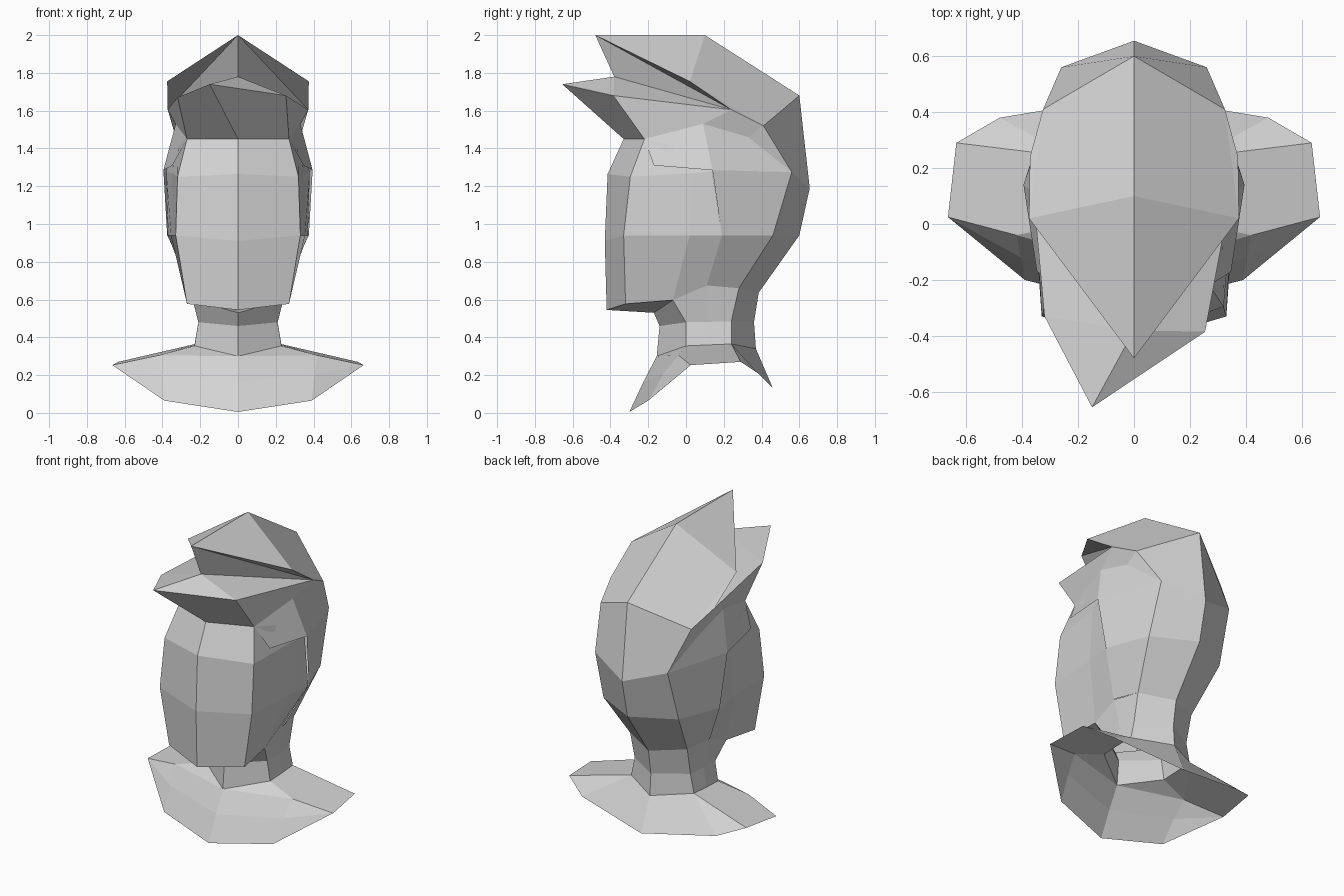
import bpy
import bmesh

if "Cube" in bpy.data.objects:
    bpy.data.objects.remove(bpy.data.objects["Cube"], do_unlink=True)

clay = bpy.data.materials.new("light_grey_clay")
GREY = (.65, .65, .65, 1)
clay.diffuse_color = GREY
clay.use_nodes = True
clay.node_tree.nodes["Principled BSDF"].inputs["Base Color"].default_value = GREY


def make_part(name, faces, mirror=True):
    """Flat-shaded sheet from point polygons, optionally mirrored across x."""
    bm = bmesh.new()
    sides = (1, -1) if mirror else (1,)
    for side in sides:
        for face in faces:
            points = [(x * side, y, z) for x, y, z in face]
            bm.faces.new([bm.verts.new(p) for p in points])
    bmesh.ops.remove_doubles(bm, verts=bm.verts, dist=.0005)
    bmesh.ops.recalc_face_normals(bm, faces=bm.faces)
    mesh = bpy.data.meshes.new(name)
    bm.to_mesh(mesh)
    bm.free()
    mesh.materials.append(clay)
    part = bpy.data.objects.new(name, mesh)
    bpy.context.collection.objects.link(part)
    return part


def panels(columns):
    """Quads between neighbouring columns of points."""
    quads = []
    for left, right in zip(columns, columns[1:]):
        for i in range(len(left) - 1):
            quads.append((left[i], right[i], right[i + 1], left[i + 1]))
    return quads


# Face: columns from the centre line round to the ear, chin to brow
face_centre = [(0, -.42, .545), (0, -.43, .91), (0, -.415, 1.265), (0, -.33, 1.45)]
face_edge = [(.27, -.32, .577), (.33, -.33, .94), (.32, -.295, 1.25), (.27, -.22, 1.45)]
cheek = [(.24, -.07, .597), (.355, .02, .94), (.35, .04, 1.27), (.315, .09, 1.52)]
ear_line = [(.242, .11, .675), (.37, .19, .94), (.38, .14, 1.28), (.32, .2, 1.49)]
throat = (0, -.17, .53)
jaw = (face_centre[0], face_edge[0], cheek[0], throat)
make_part("face", panels([face_centre, face_edge, cheek, ear_line]) + [jaw])

# Neck: columns from throat to nape, top to base
nape_side = (.205, .28, .66)
nape = (0, .385, .637)
neck_columns = [
    [throat, (0, -.14, .46), (0, -.155, .3)],
    [cheek[0], (.21, 0, .48), (.23, 0, .355)],
    [ear_line[0], (.21, .12, .482), (.23, .12, .36)],
    [nape_side, (.2, .24, .485), (.225, .24, .365)],
    [nape, (0, .36, .48), (0, .37, .34)],
]
make_part("neck", panels(neck_columns))

# Shoulders: open sheet flaring from the base of the neck
base_front, base_side, base_mid, base_rear, base_back = [c[-1] for c in neck_columns]
collar_bone = (.42, -.04, .305)
shoulder_tip = (.665, .025, .253)
shoulder_rear = (.635, .29, .27)
shoulder_blade = (.48, .38, .21)
spine = (0, .46, .13)
chest_mid, chest_mid_side = (0, -.225, .165), (.405, -.12, .205)
chest_low, chest_low_side = (0, -.3, .005), (.39, -.2, .065)
make_part("shoulders", [
    (base_front, base_side, collar_bone),
    (base_front, collar_bone, chest_mid_side, chest_mid),
    (chest_mid, chest_mid_side, chest_low_side, chest_low),
    (collar_bone, shoulder_tip, chest_mid_side),
    (chest_mid_side, shoulder_tip, chest_low_side),
    (base_side, base_mid, collar_bone),
    (collar_bone, base_mid, base_rear),
    (collar_bone, base_rear, shoulder_rear, shoulder_tip),
    (base_rear, shoulder_blade, shoulder_rear),
    (base_rear, base_back, spine, shoulder_blade),
])

# Hair landmarks on one side
quiff_tip, peak, crown = (0, -.48, 2), (0, .1, 2), (0, .6, 1.68)
brim = (.375, .02, 1.755)
temple = (.372, .24, 1.605)
crown_side = (.325, .41, 1.52)
parting = (0, -.38, 1.78)
hairline = (.33, .09, 1.53)
behind_ear = (.33, .33, 1.46)
brow = face_edge[-1]

# Swept-up crown with its underside
make_part("hair_crown", [
    (quiff_tip, brim, peak),
    (peak, brim, crown_side, crown),
    (brim, temple, crown_side),
    (quiff_tip, brim, temple),
    (quiff_tip, temple, parting),
])

# Back and side hair
back_centre = [crown, (0, .655, 1.19), (0, .6, .94), nape]
back_side = [crown_side, (.26, .56, 1.275), (.27, .46, .94), nape_side]
sideburn = [hairline, (.395, .14, 1.285), (.375, .19, .94), (.248, .11, .675)]
sheet_corner = (.347, -.17, 1.31)
rear_side = [behind_ear] + back_side[1:]
make_part("hair_back", panels([back_centre, back_side]) + panels([rear_side, sideburn]) + [
    (crown_side, back_side[1], behind_ear),
    (temple, crown_side, behind_ear, hairline),
    (brow, hairline, sideburn[1], sheet_corner),
])

# Pointed fringe, off-centre towards the model's right
fringe_tip = (-.15, -.655, 1.74)
middle_brow = face_centre[-1]
fringe_faces = []
for side, corner in ((1, (.254, -.385, 1.68)), (-1, (-.32, -.33, 1.67))):
    def flip(p):
        return (p[0] * side, p[1], p[2])
    fringe_faces += [
        (fringe_tip, corner, parting),
        (parting, corner, flip(temple)),
        (fringe_tip, corner, flip(brow), middle_brow),
        (corner, flip(temple), flip(hairline), flip(brow)),
    ]
make_part("hair_fringe", fringe_faces, mirror=False)
